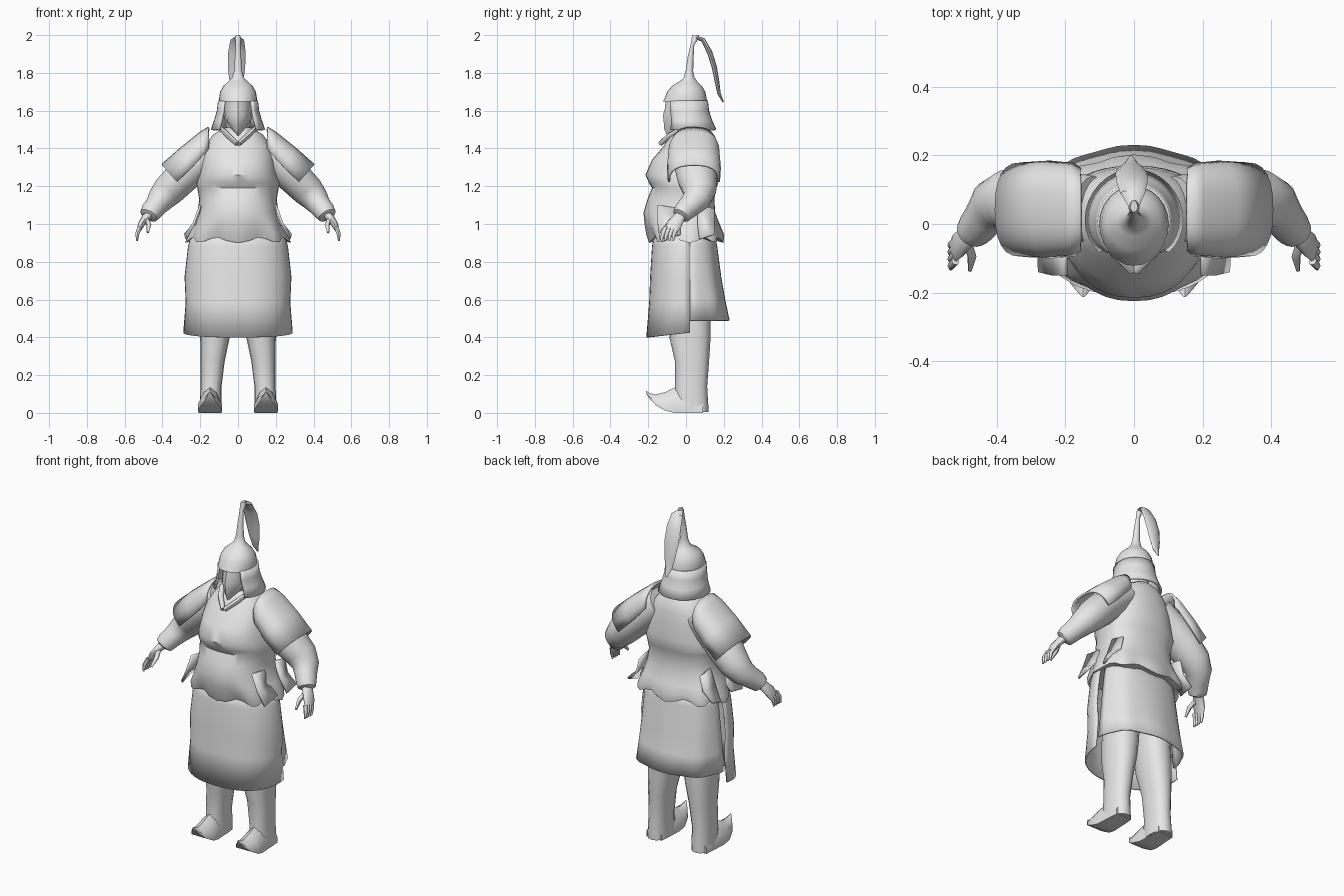
import bpy, bmesh, math
from mathutils import Vector

grey = bpy.data.materials.new("plain grey")
grey.diffuse_color = (0.8, 0.8, 0.8, 1)


def loft(name, rings, closed=True, caps=True, mirror=False, thick=0, angle=45):
    """Skin a list of equal-length point rings into one object."""
    bm = bmesh.new()
    vs = [[bm.verts.new(p) for p in r] for r in rings]
    n = len(vs[0])
    for a, b in zip(vs, vs[1:]):
        for i in range(n if closed else n - 1):
            j = (i + 1) % n
            bm.faces.new((a[i], a[j], b[j], b[i]))
    if caps and closed:
        bm.faces.new(vs[0][::-1])
        bm.faces.new(vs[-1])
    bmesh.ops.recalc_face_normals(bm, faces=bm.faces)
    me = bpy.data.meshes.new(name)
    bm.to_mesh(me)
    bm.free()
    me.materials.append(grey)
    ob = bpy.data.objects.new(name, me)
    bpy.context.collection.objects.link(ob)
    bpy.ops.object.select_all(action='DESELECT')
    ob.select_set(True)
    bpy.context.view_layer.objects.active = ob
    bpy.ops.object.shade_smooth_by_angle(angle=math.radians(angle))
    if thick:
        m = ob.modifiers.new("thickness", 'SOLIDIFY')
        m.thickness = thick
        m.offset = 0
    if mirror:
        m = ob.modifiers.new("mirror", 'MIRROR')
        m.use_clip = False
    return ob


def ring(w, front, back, z, cx=0, cy=0.02, e=1.0, n=24, start=0, sweep=360, wave=0, dz=0, k=6):
    """Horizontal oval with separate front and back depth; start 0 is +x, 270 is the front."""
    pts = []
    count = n if sweep == 360 else n + 1
    for i in range(count):
        t = math.radians(start + sweep * i / n)
        c, s = math.cos(t), math.sin(t)
        r = 1 + wave * math.cos(k * t)
        x = math.copysign(abs(c) ** e, c) * w * r
        y = math.copysign(abs(s) ** e, s) * ((back - cy) if s > 0 else (cy - front)) * r
        pts.append(Vector((cx + x, cy + y, z + dz * math.cos(k * t))))
    return pts


def tube(path, n=12):
    """Rings along a path of (x, y, z, radius across, radius in depth)."""
    pos = [Vector(p[:3]) for p in path]
    rings = []
    for i, p in enumerate(path):
        tan = (pos[min(i + 1, len(pos) - 1)] - pos[max(i - 1, 0)]).normalized()
        a = tan.cross(Vector((0, 1, 0))).normalized()
        b = a.cross(tan).normalized()
        rings.append([pos[i] + a * p[3] * math.cos(2 * math.pi * k / n)
                      + b * p[4] * math.sin(2 * math.pi * k / n) for k in range(n)])
    return rings


# tunic with belted waist and a wavy flared hem
torso = [(.07, -.05, .11, 1.51), (.13, -.08, .14, 1.475), (.18, -.12, .155, 1.41),
         (.195, -.18, .165, 1.34), (.205, -.215, .17, 1.26), (.22, -.195, .17, 1.215),
         (.215, -.18, .16, 1.19), (.205, -.205, .15, 1.13), (.215, -.225, .155, 1.06)]
hem = [(.235, -.215, .175, 1.0, .02, 0), (.26, -.20, .195, .95, .045, .008),
       (.265, -.185, .19, .915, .05, .015), (.24, -.16, .16, .92, .03, .01)]
loft("tunic", [ring(*r, e=.88, n=36) for r in torso]
     + [ring(*r[:4], e=.82, n=36, wave=r[4], dz=-r[5], k=8) for r in hem])

# pointed panels hanging at the sides of the hem
for sy, name in ((-1, "front_hem_flap"), (1, "back_hem_flap")):
    y0, y1 = (-.15, -.03) if sy < 0 else (.06, .15)
    loft(name, [[(.2, y0, 1.1), (.2, y1, 1.08)],
                [(.235, y0, 1.0), (.22, y1, 1.0)],
                [(.275, y0 + .01, .92), (.28, y1, .945)]],
         closed=False, mirror=True, thick=.012)

# front skirt panel, wrapping the sides
front = [(.235, -.16, .98), (.26, -.175, .88), (.278, -.185, .72), (.272, -.19, .585), (.285, -.205, .40)]
rings = [ring(w, f, .1, z, e=.85, start=180, sweep=180) for w, f, z in front]
for p in rings[-1]:
    p.z += .025 * max(0, (p.y + .2) / .22)
loft("front_skirt", rings, closed=False, thick=.01)

# shorter back skirt panel
back = [(.21, .14, .98), (.225, .16, .88), (.24, .18, .72), (.25, .20, .6), (.26, .222, .488)]
loft("back_skirt", [ring(w, -.1, b, z, e=.85, sweep=180, wave=.02 * (i / 4), k=8)
                    for i, (w, b, z) in enumerate(back)], closed=False, thick=.01)

# legs
legs = [(.09, .085, -.09, .13, .85), (.115, .085, -.09, .13, .5), (.122, .078, -.088, .13, .4),
        (.135, .064, -.058, .122, .27), (.143, .056, -.058, .112, .14), (.145, .058, -.06, .118, .04),
        (.145, .058, -.06, .118, .004)]
loft("leg", [ring(w, f, b, z, cx=x, e=.85, n=16) for x, w, f, b, z in legs], mirror=True)

# boots with turned-up toes
boot = [(.09, .05, 0, .09), (0, .056, 0, .13), (-.06, .06, 0, .135), (-.11, .064, .012, .11),
        (-.16, .048, .04, .098), (-.19, .024, .072, .104), (-.212, .004, .104, .116)]
loft("boot", [[(.148 - w, y, a), (.148 - w, y, a + (b - a) * .35), (.148 - w * .55, y, a + (b - a) * .8),
               (.148, y, b), (.148 + w * .55, y, a + (b - a) * .8),
               (.148 + w, y, a + (b - a) * .35), (.148 + w, y, a)] for y, w, a, b in boot], mirror=True)

# sleeves, gathered at the cuff
loft("sleeve", tube([(.12, .04, 1.40, .09, .10), (.22, .045, 1.32, .095, .11), (.31, .06, 1.235, .09, .105),
                     (.37, .07, 1.175, .085, .09), (.41, .055, 1.13, .072, .075),
                     (.435, .02, 1.095, .06, .062), (.46, -.012, 1.065, .056, .055),
                     (.472, -.025, 1.045, .05, .048), (.476, -.03, 1.038, .03, .03)], 16), mirror=True)

# hands
loft("palm", tube([(.465, -.02, 1.055, .024, .028), (.49, -.04, 1.03, .022, .034),
                   (.512, -.062, .998, .018, .040), (.524, -.076, .97, .012, .036)]), mirror=True)
loft("thumb", tube([(.485, -.055, 1.025, .014, .014), (.472, -.095, .995, .013, .013),
                    (.478, -.135, .955, .006, .006)], 8), mirror=True)
for i in range(4):
    y = -.048 - .02 * i
    loft("finger_%d" % (i + 1), tube([(.52, y, .982, .012, .012), (.533, y - .014, .95, .011, .011),
                                     (.534, y - .022, .912, .005, .006)], 8), mirror=True)

# arched shoulder guards: apex x, z then drop of the lower edge and half depth
guards = [(.155, 1.51, .0, -.11, .115), (.2, 1.482, -.025, -.11, .13),
          (.3, 1.402, -.055, -.105, .137), (.402, 1.312, -.08, -.09, .132)]
rings = []
for x, z, dx, dz, h in guards:
    arch = []
    for i in range(13):
        t = math.pi * i / 12
        f = 1 - math.sin(t) ** .7
        y = math.copysign(abs(math.cos(t)) ** .8, math.cos(t)) * h
        arch.append((x + dx * f, .042 + y, z + dz * f))
    rings.append(arch)
loft("shoulder_guard", rings, closed=False, mirror=True, thick=.012)

# crossed collar edges
loft("collar", tube([(.085, -.02, 1.50, .014, .02), (.055, -.085, 1.47, .014, .016),
                     (.005, -.135, 1.425, .012, .014)], 8), mirror=True)

# head with a narrow wedge face
head = [(.06, -.04, .09, 1.43), (.055, -.05, .08, 1.48), (.06, -.06, .08, 1.5), (.073, -.09, .09, 1.56),
        (.076, -.1, .09, 1.62), (.07, -.09, .08, 1.68)]
loft("head", [ring(w, f, b, z, e=1.1, n=16) for w, f, b, z in head])
loft("face", [ring(w, f, 0, z, cy=-.03, e=1.2, n=12) for w, f, z in
              [(.008, -.1, 1.468), (.035, -.115, 1.5), (.058, -.118, 1.54),
               (.066, -.122, 1.575), (.068, -.112, 1.61), (.068, -.108, 1.655)]])

# helmet bowl rising into a bent spire
dome = [(.1, -.122, .11, 1.648, .0), (.101, -.115, .11, 1.66, 0), (.095, -.1, .102, 1.7, 0),
        (.078, -.075, .085, 1.73, 0), (.05, -.035, .06, 1.755, .01), (.032, -.012, .045, 1.775, .015),
        (.022, -.002, .038, 1.81, .018), (.017, .008, .04, 1.88, .024), (.012, .024, .044, 1.95, .034),
        (.016, .03, .07, 1.985, .05), (.01, .035, .068, 2.0, .05)]
loft("helmet", [ring(w, f, b, z, cy=c) for w, f, b, z, c in dome])

# flared neck guard, open at the face
neck = [(.1, -.12, .11, 1.652), (.106, -.118, .116, 1.6), (.12, -.11, .132, 1.55), (.138, -.115, .155, 1.498)]
loft("neck_guard", [ring(w, f, b, z, cy=.01, start=-45, sweep=270) for w, f, b, z in neck],
     closed=False, thick=.012)

# drooping leaf-shaped plume
plume = [(0, .045, 1.99, .012, .008), (-.004, .09, 1.975, .036, .012), (-.006, .125, 1.91, .046, .014),
         (-.008, .15, 1.83, .046, .014), (-.008, .165, 1.75, .036, .012),
         (-.008, .175, 1.69, .022, .009), (-.008, .197, 1.645, .004, .004)]
rings = []
for i, (x, y, z, w, d) in enumerate(plume):
    a, b = plume[max(i - 1, 0)], plume[min(i + 1, len(plume) - 1)]
    nrm = Vector((0, -(b[2] - a[2]), b[1] - a[1])).normalized()
    rings.append([Vector((x + w * math.cos(math.pi * k / 4), y, z)) + nrm * d * math.sin(math.pi * k / 4)
                  for k in range(8)])
loft("plume", rings)
